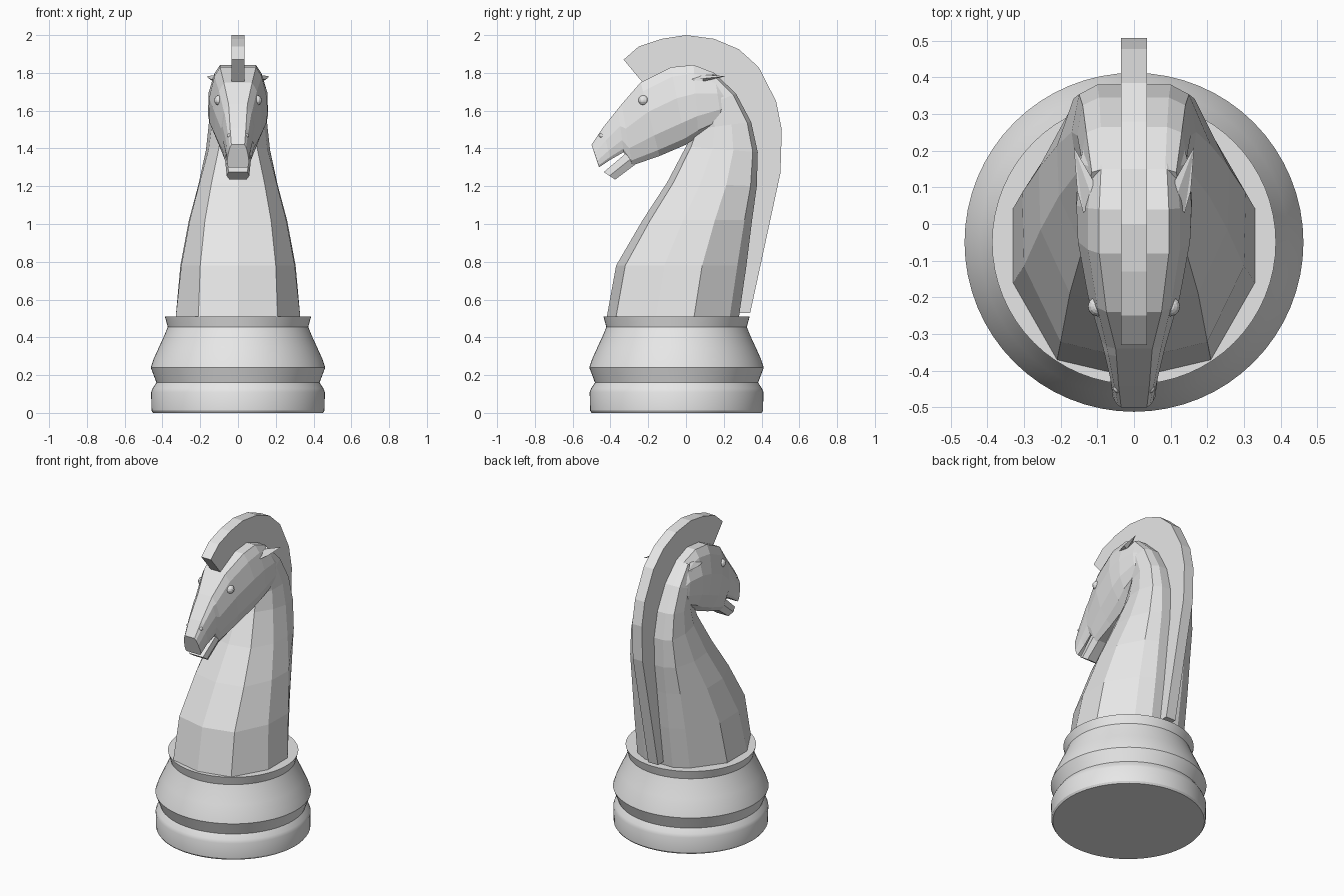
import bpy, bmesh, math
from mathutils import Vector

if "Cube" in bpy.data.objects:
    bpy.data.objects.remove(bpy.data.objects["Cube"])

stone = bpy.data.materials.new("pale_stone")
stone.diffuse_color = (0.8, 0.8, 0.8, 1)
stone.use_nodes = True
stone.node_tree.nodes["Principled BSDF"].inputs["Base Color"].default_value = stone.diffuse_color


def finish(bm, name):
    bmesh.ops.remove_doubles(bm, verts=bm.verts, dist=0.0005)
    bmesh.ops.recalc_face_normals(bm, faces=bm.faces)
    me = bpy.data.meshes.new(name)
    bm.to_mesh(me)
    bm.free()
    me.materials.append(stone)
    ob = bpy.data.objects.new(name, me)
    bpy.context.collection.objects.link(ob)
    return ob


def loft(name, ts, sections):
    """Each section: start (y,z), end (y,z), half widths at the fractions ts."""
    bm = bmesh.new()
    rings = []
    for a, b, ws in sections:
        pts = []
        for side in (1, -1):
            half = []
            for t, w in zip(ts, ws):
                half.append((side * w, a[0] + (b[0] - a[0]) * t, a[1] + (b[1] - a[1]) * t))
            pts += half if side == 1 else half[::-1]
        rings.append([bm.verts.new(p) for p in pts])
    n = len(rings[0])
    for r, s in zip(rings, rings[1:]):
        for i in range(n):
            j = (i + 1) % n
            bm.faces.new((r[i], r[j], s[j], s[i]))
    bm.faces.new(rings[0])
    bm.faces.new(rings[-1])
    return finish(bm, name)


# turned base
profile = [(0, 0), (.45, 0), (.458, .012), (.46, .11), (.452, .13), (.432, .16),
           (.445, .195), (.462, .24), (.447, .285), (.42, .345), (.39, .41),
           (.372, .455), (.387, .51), (0, .51)]
bm = bmesh.new()
N = 64
rings = [[bm.verts.new((r * math.cos(k * math.tau / N), r * math.sin(k * math.tau / N) - .05, z))
          for k in range(N)] for r, z in profile[1:-1]]
for r, s in zip(rings, rings[1:]):
    for k in range(N):
        bm.faces.new((r[k], r[(k + 1) % N], s[(k + 1) % N], s[k]))
bm.faces.new(rings[0])
bm.faces.new(rings[-1])
base = finish(bm, "turned_base")
bpy.context.view_layer.objects.active = base
base.select_set(True)
bpy.ops.object.shade_smooth_by_angle(angle=math.radians(32))
base.select_set(False)

# neck, front to back
loft("neck", (0, .07, .37, .66, .93, 1), [
    ((-.42, .505), (.28, .505), (0, .21, .33, .33, .19, .10)),
    ((-.37, .78), (.32, .78), (0, .20, .30, .305, .185, .10)),
    ((-.23, 1.02), (.35, 1.02), (0, .175, .255, .26, .175, .10)),
    ((-.10, 1.22), (.375, 1.20), (0, .14, .205, .21, .165, .10)),
    ((.0, 1.41), (.38, 1.38), (0, .10, .155, .17, .15, .10)),
    ((.04, 1.50), (.345, 1.54), (0, .09, .14, .155, .14, .095)),
    ((.04, 1.60), (.265, 1.69), (0, .09, .13, .145, .13, .09)),
    ((.02, 1.70), (.15, 1.80), (0, .08, .12, .125, .115, .085)),
])

# head with upper muzzle, crown to jaw
loft("head", (0, .12, .4, .72, .92, 1), [
    ((-.50, 1.42), (-.46, 1.30), (.035, .043, .052, .058, .056, .05)),
    ((-.44, 1.51), (-.40, 1.34), (.042, .055, .064, .066, .06, .05)),
    ((-.36, 1.61), (-.33, 1.38), (.048, .07, .082, .08, .07, .06)),
    ((-.34, 1.635), (-.285, 1.31), (.05, .075, .09, .083, .068, .05)),
    ((-.24, 1.75), (-.14, 1.36), (.075, .10, .125, .12, .09, .06)),
    ((-.08, 1.83), (.0, 1.42), (.095, .125, .153, .15, .115, .07)),
    ((.04, 1.842), (.065, 1.465), (.095, .125, .157, .158, .13, .09)),
    ((.15, 1.80), (.19, 1.53), (.09, .115, .148, .15, .135, .10)),
    ((.24, 1.70), (.23, 1.60), (.09, .11, .13, .13, .12, .09)),
])

# lower jaw
loft("lower_jaw", (0, .5, 1), [
    ((-.435, 1.275), (-.375, 1.235), (.05, .06, .045)),
    ((-.30, 1.39), (-.255, 1.325), (.065, .07, .05)),
])

# mane crest, outer then inner outline
crest = [(.34, .53), (.42, .90), (.50, 1.27), (.507, 1.50), (.477, 1.65), (.385, 1.83),
         (.28, 1.925), (.15, 1.98), (0, 2.0), (-.13, 1.98), (-.25, 1.94), (-.33, 1.87),
         (-.23, 1.75), (-.08, 1.80), (.03, 1.81), (.13, 1.78), (.23, 1.68), (.32, 1.53),
         (.35, 1.38), (.34, 1.20), (.30, .90), (.25, .53)]
bm = bmesh.new()
left, right = [[bm.verts.new((x, y, z)) for y, z in crest] for x in (-.035, .035)]
half = len(crest) // 2
for i in range(len(crest)):
    j = (i + 1) % len(crest)
    bm.faces.new((left[i], left[j], right[j], right[i]))
for loop in (left, right):
    for i in range(half - 1):
        k = len(crest) - 1 - i
        bm.faces.new((loop[i], loop[i + 1], loop[k - 1], loop[k]))
finish(bm, "mane")


def ball(name, pos, r):
    bm = bmesh.new()
    bmesh.ops.create_uvsphere(bm, u_segments=12, v_segments=8, radius=r)
    bmesh.ops.translate(bm, verts=bm.verts, vec=pos)
    finish(bm, name)


# eyes, nostrils and swept-back ears on both sides
for s, tag in ((1, "right"), (-1, "left")):
    ball(tag + "_eye", (s * .099, -.225, 1.655), .027)
    ball(tag + "_nostril", (s * .044, -.448, 1.467), .013)
    bm = bmesh.new()
    tip = bm.verts.new((s * .164, .21, 1.782))
    ring = [bm.verts.new((s * x, y, z)) for x, y, z in
            ((.155, .09, 1.77), (.138, .03, 1.765), (.11, .06, 1.79), (.112, .12, 1.79), (.13, .09, 1.755))]
    for i in range(5):
        bm.faces.new((tip, ring[i], ring[(i + 1) % 5]))
    bm.faces.new(ring)
    finish(bm, tag + "_ear")
